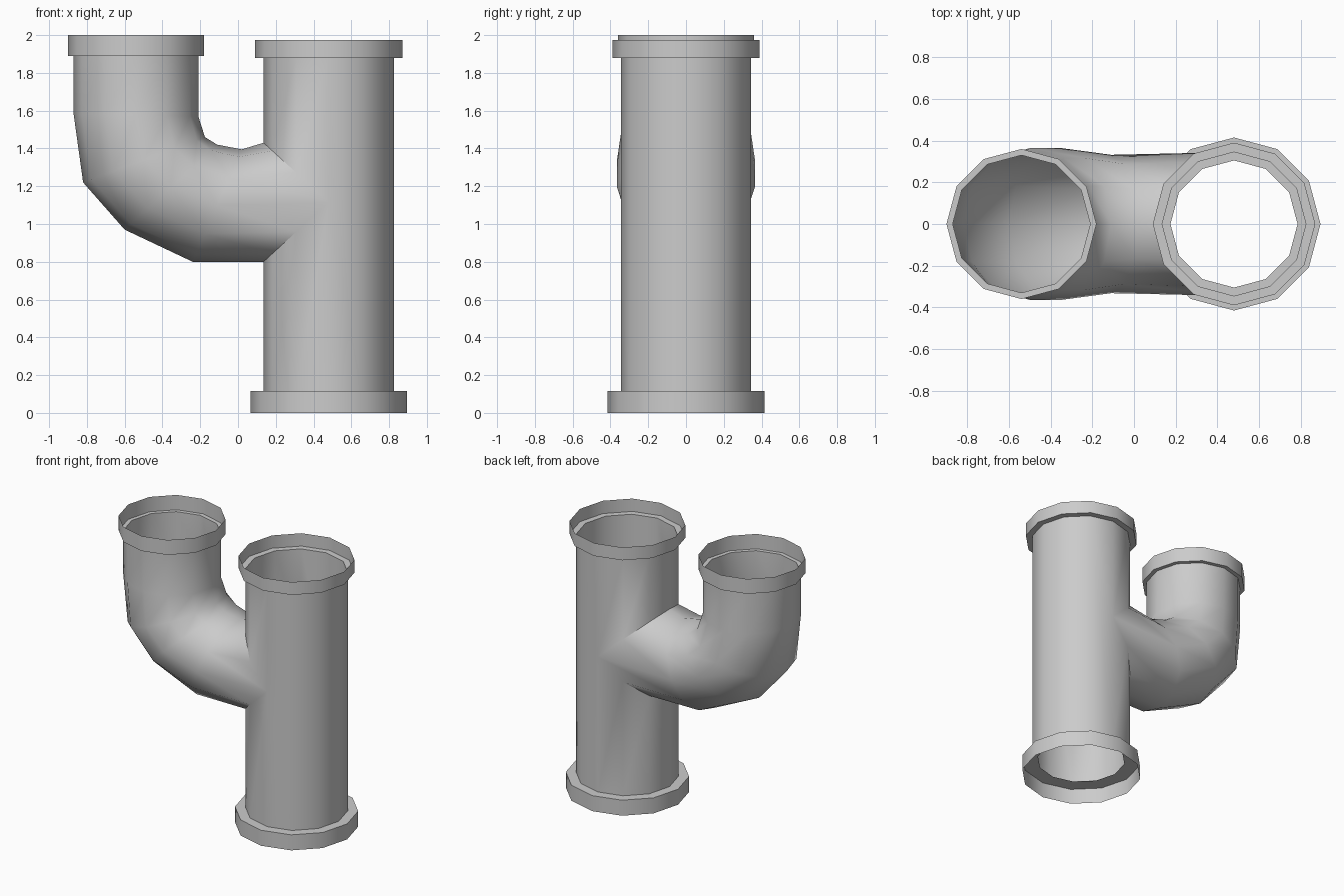
import bpy, bmesh, math
from mathutils import Vector

if "Cube" in bpy.data.objects:
    bpy.data.objects.remove(bpy.data.objects["Cube"])

N = 12
STEP = 2 * math.pi / N
MAIN_X, MAIN_R = 0.48, 0.345
ARM_X, ARM_R = -0.54, 0.33


def circle(bm, x, r, z):
    return [bm.verts.new((x + r * math.cos(STEP * k), r * math.sin(STEP * k), z)) for k in range(N)]


def loft(bm, a, b):
    for k in range(N):
        m = (k + 1) % N
        bm.faces.new((a[k], a[m], b[m], b[k]))


def finish(bm, name):
    bmesh.ops.recalc_face_normals(bm, faces=bm.faces)
    mesh = bpy.data.meshes.new(name)
    bm.to_mesh(mesh)
    bm.free()
    ob = bpy.data.objects.new(name, mesh)
    bpy.context.collection.objects.link(ob)
    bpy.ops.object.select_all(action='DESELECT')
    ob.select_set(True)
    bpy.context.view_layer.objects.active = ob
    bpy.ops.object.shade_smooth_by_angle(angle=math.radians(50))


def section(bm, outer, inner, half_width):
    """Elliptical ring spanning the outer and inner bend points (x, z)."""
    o, i = Vector((outer[0], 0, outer[1])), Vector((inner[0], 0, inner[1]))
    mid, arm = (o + i) / 2, (o - i) / 2
    return [bm.verts.new(mid + arm * math.cos(STEP * k)
                         + Vector((0, half_width * math.sin(STEP * k), 0))) for k in range(N)]


# Pipe body: elbow branch rings
bm = bmesh.new()
rings = [section(bm, o, i, w) for o, i, w in [
    ((-0.87, 1.89), (-0.21, 1.89), 0.33),
    ((-0.87, 1.58), (-0.21, 1.57), 0.33),
    ((-0.82, 1.22), (-0.175, 1.46), 0.365),
    ((-0.60, 0.97), (-0.11, 1.42), 0.365),
    ((-0.24, 0.80), (0.02, 1.395), 0.332),
]]

# Junction ring lying on the columns of the main pipe
joint = []
for k in range(N):
    c, s = math.cos(STEP * k), math.sin(STEP * k)
    joint.append(bm.verts.new((MAIN_X - MAIN_R * abs(c), MAIN_R * s, 1.115 - 0.315 * c)))
rings.append(joint)
for a, b in zip(rings, rings[1:]):
    loft(bm, a, b)

# Main pipe, split above and below the junction on the branch side
low = circle(bm, MAIN_X, MAIN_R, 0.115)
top = circle(bm, MAIN_X, MAIN_R, 1.88)
for k in range(N):
    m = (k + 1) % N
    if 3 <= k < 9:
        bm.faces.new((joint[k], joint[m], top[m], top[k]))
        bm.faces.new((low[k], low[m], joint[(6 - m) % N], joint[(6 - k) % N]))
    elif k == 2:
        bm.faces.new((low[k], low[m], joint[3], top[m], top[k]))
    elif k == 9:
        bm.faces.new((low[k], low[m], top[m], top[k], joint[9]))
    else:
        bm.faces.new((low[k], low[m], top[m], top[k]))
finish(bm, "pipe_body")


# Open socket collars: flat shoulder plus upright rim
def collar(name, x, r_in, r_out, z_shoulder, z_rim):
    bm = bmesh.new()
    a = circle(bm, x, r_in, z_shoulder)
    b = circle(bm, x, r_out, z_shoulder)
    c = circle(bm, x, r_out, z_rim)
    loft(bm, a, b)
    loft(bm, b, c)
    finish(bm, name)


collar("bottom_collar", MAIN_X, 0.305, 0.415, 0.115, 0.0)
collar("main_top_collar", MAIN_X, MAIN_R, 0.39, 1.88, 1.975)
collar("branch_collar", ARM_X, ARM_R, 0.36, 1.89, 2.0)
